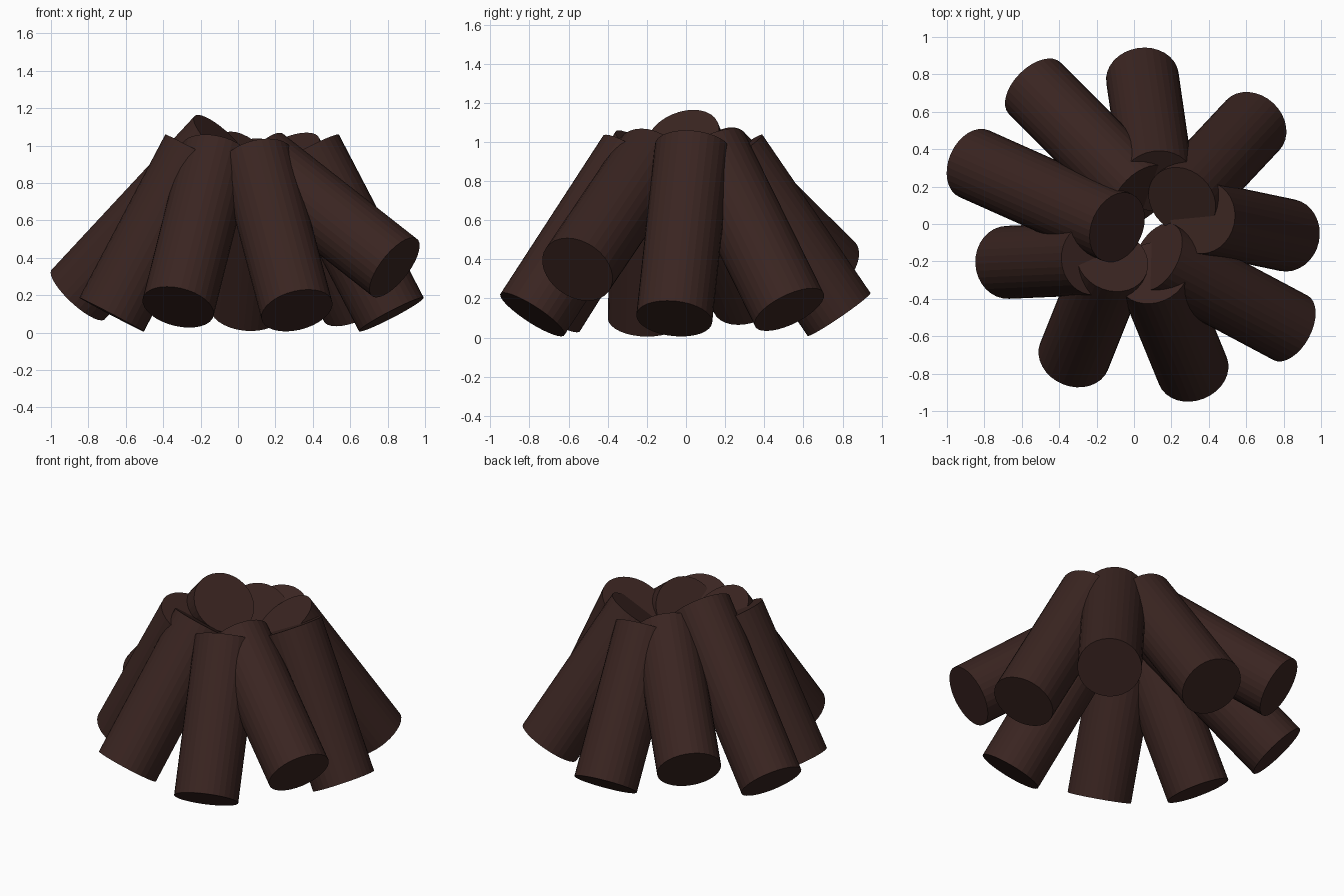
import bpy
from mathutils import Vector

if "Cube" in bpy.data.objects:
    bpy.data.objects.remove(bpy.data.objects["Cube"])

RADIUS, SIDES = 0.195, 32

bark = bpy.data.materials.new("dark_bark")
bark.diffuse_color = (0.042, 0.018, 0.015, 1)
bark.use_nodes = True
bark.node_tree.nodes["Principled BSDF"].inputs["Base Color"].default_value = bark.diffuse_color


def log(name, foot, tip):
    """Straight round log from the centre of its foot to the centre of its tip."""
    foot, tip = Vector(foot), Vector(tip)
    axis = tip - foot
    bpy.ops.mesh.primitive_cylinder_add(vertices=SIDES, radius=RADIUS, depth=axis.length)
    ob = bpy.context.object
    ob.name = name
    ob.location = (foot + tip) / 2
    ob.rotation_euler = axis.to_track_quat('Z', 'Y').to_euler()
    ob.data.materials.append(bark)


# Ring of leaning logs, counter-clockwise from the right side
logs = [
    ((0.82, -0.06, 0.097), (0.367, 0.035, 0.968)),
    ((0.635, 0.528, 0.143), (0.257, 0.125, 0.96)),
    ((0.045, 0.782, 0.119), (0.125, 0.23, 0.927)),
    ((-0.531, 0.726, 0.35), (0.04, 0.155, 0.915)),
    ((-0.854, 0.322, 0.204), (-0.09, -0.018, 1.025)),   # longest log
    ((-0.676, -0.205, 0.096), (-0.216, -0.185, 0.969)),
    ((-0.32, -0.707, 0.136), (-0.115, -0.195, 0.95)),
    ((0.315, -0.785, 0.118), (0.10, -0.261, 0.925)),
    ((0.837, -0.555, 0.348), (0.124, -0.176, 0.908)),
]
for i, (foot, tip) in enumerate(logs, 1):
    log(f"leaning_log_{i}", foot, tip)
